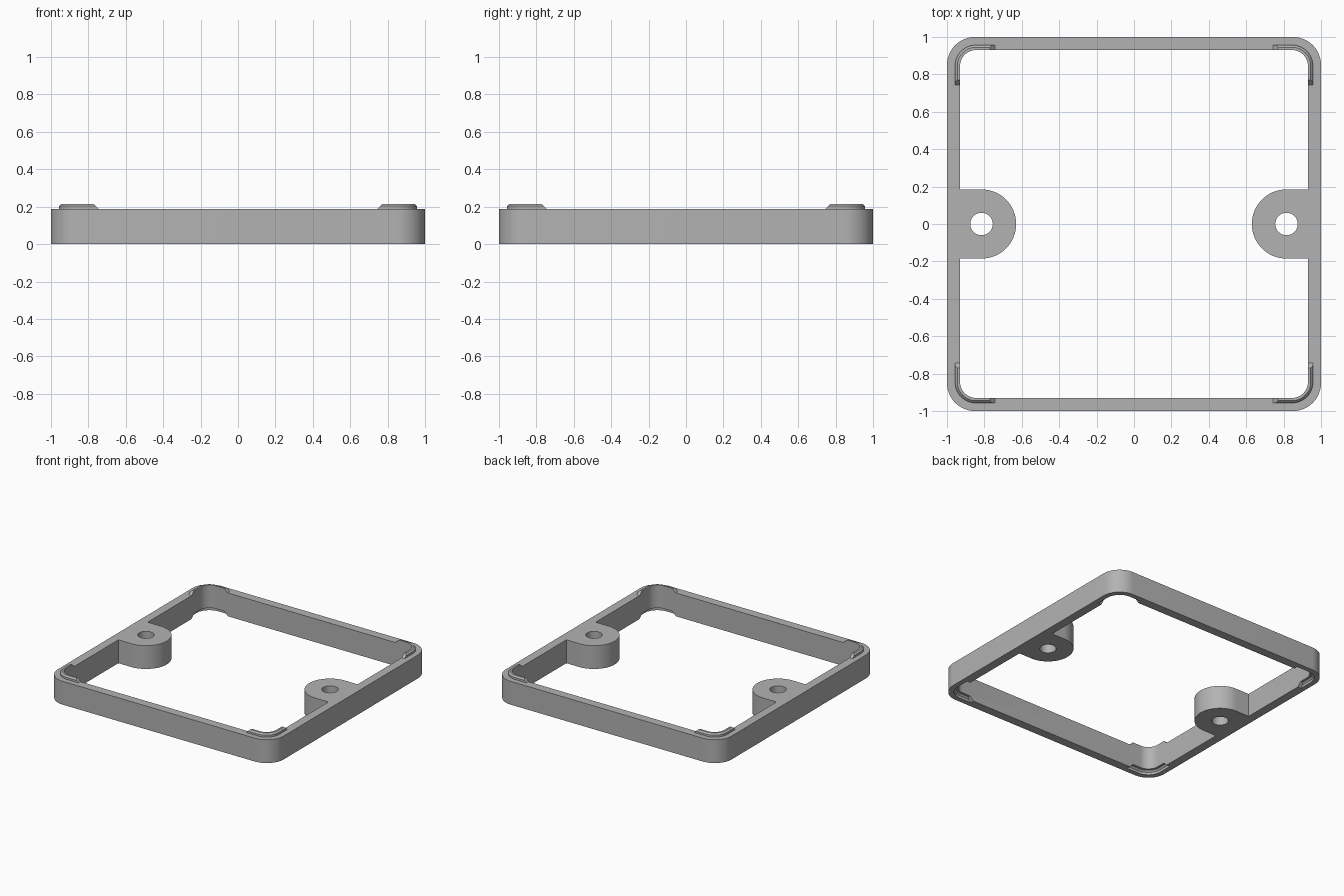
import bpy, bmesh
from math import cos, sin, pi, radians

cube = bpy.data.objects.get("Cube")
if cube:
    bpy.data.objects.remove(cube, do_unlink=True)

HEIGHT, WALL_IN = 0.187, 0.93
LIP = 0.028
CORNERS = [(1, 1), (-1, 1), (-1, -1), (1, -1)]

grey = bpy.data.materials.new("plain grey")
grey.use_nodes = True
grey.diffuse_color = (0.45, 0.45, 0.45, 1)
grey.node_tree.nodes["Principled BSDF"].inputs["Base Color"].default_value = (0.45, 0.45, 0.45, 1)


def arc(cx, cy, r, start, end, steps):
    return [(cx + r * cos(start + (end - start) * i / steps),
             cy + r * sin(start + (end - start) * i / steps)) for i in range(steps + 1)]


def loft(name, layers):
    """Solid through stacked outlines; layers are (z, outline) pairs."""
    bm = bmesh.new()
    rings = [[bm.verts.new((x, y, z)) for x, y in pts] for z, pts in layers]
    n = len(rings[0])
    for low, high in zip(rings, rings[1:]):
        for i in range(n):
            j = (i + 1) % n
            bm.faces.new((low[i], low[j], high[j], high[i]))
    bm.faces.new(rings[0][::-1])
    bm.faces.new(rings[-1])
    bmesh.ops.recalc_face_normals(bm, faces=bm.faces)
    mesh = bpy.data.meshes.new(name)
    bm.to_mesh(mesh)
    bm.free()
    mesh.materials.append(grey)
    ob = bpy.data.objects.new(name, mesh)
    bpy.context.collection.objects.link(ob)
    return ob


def rounded_square(half, r):
    c = half - r
    pts = []
    for k, (sx, sy) in enumerate(CORNERS):
        pts += arc(sx * c, sy * c, r, k * pi / 2, (k + 1) * pi / 2, 12)
    return pts


def corner_strip(sx, sy, outer, inner, end):
    """L-shaped outline following the rounded corner."""
    centre = 0.845
    pts = [(outer, end)] + arc(centre, centre, outer - centre, 0, pi / 2, 12) + [(end, outer)]
    pts += [(end, inner)] + arc(centre, centre, inner - centre, pi / 2, 0, 12) + [(inner, end)]
    return [(sx * x, sy * y) for x, y in pts]


def combine(target, tool, operation):
    mod = target.modifiers.new(operation, "BOOLEAN")
    mod.operation, mod.object, mod.solver = operation, tool, "EXACT"
    bpy.context.view_layer.objects.active = target
    bpy.ops.object.modifier_apply(modifier=mod.name)
    bpy.data.objects.remove(tool, do_unlink=True)


def smooth(ob):
    bpy.ops.object.select_all(action="DESELECT")
    ob.select_set(True)
    bpy.context.view_layer.objects.active = ob
    bpy.ops.object.shade_smooth_by_angle(angle=radians(30))


# Square frame with rounded corners
frame = loft("frame", [(0, rounded_square(1, 0.15)), (HEIGHT, rounded_square(1, 0.15))])
opening = rounded_square(WALL_IN, WALL_IN - 0.845)
combine(frame, loft("opening", [(-0.1, opening), (0.4, opening)]), "DIFFERENCE")

# Screw bosses on both side walls
for s in (1, -1):
    boss = [(s * 0.96, 0.185)] + [(s * x, y) for x, y in arc(0.815, 0, 0.185, pi / 2, pi * 1.5, 32)]
    boss += [(s * 0.96, -0.185)]
    combine(frame, loft("boss", [(0, boss), (HEIGHT, boss)]), "UNION")
    hole = arc(s * 0.815, 0, 0.06, 0, 2 * pi, 32)[:-1]
    combine(frame, loft("hole", [(-0.1, hole), (0.4, hole)]), "DIFFERENCE")

# Stacking recesses below and matching lips above each corner
names = ["back_left_lip", "back_right_lip", "front_right_lip", "front_left_lip"]
for name, (sx, sy) in zip(names, CORNERS):
    recess = [(-0.02, corner_strip(sx, sy, 0.96, 0.90, 0.72)),
              (0.02, corner_strip(sx, sy, 0.96, 0.90, 0.76)),
              (0.032, corner_strip(sx, sy, 0.948, 0.90, 0.772))]
    combine(frame, loft("recess", recess), "DIFFERENCE")
    lip = [(HEIGHT, corner_strip(sx, sy, 0.957, WALL_IN, 0.743)),
           (HEIGHT + 0.016, corner_strip(sx, sy, 0.957, WALL_IN, 0.759)),
           (HEIGHT + LIP, corner_strip(sx, sy, 0.945, WALL_IN, 0.771))]
    smooth(loft(name, lip))

smooth(frame)
